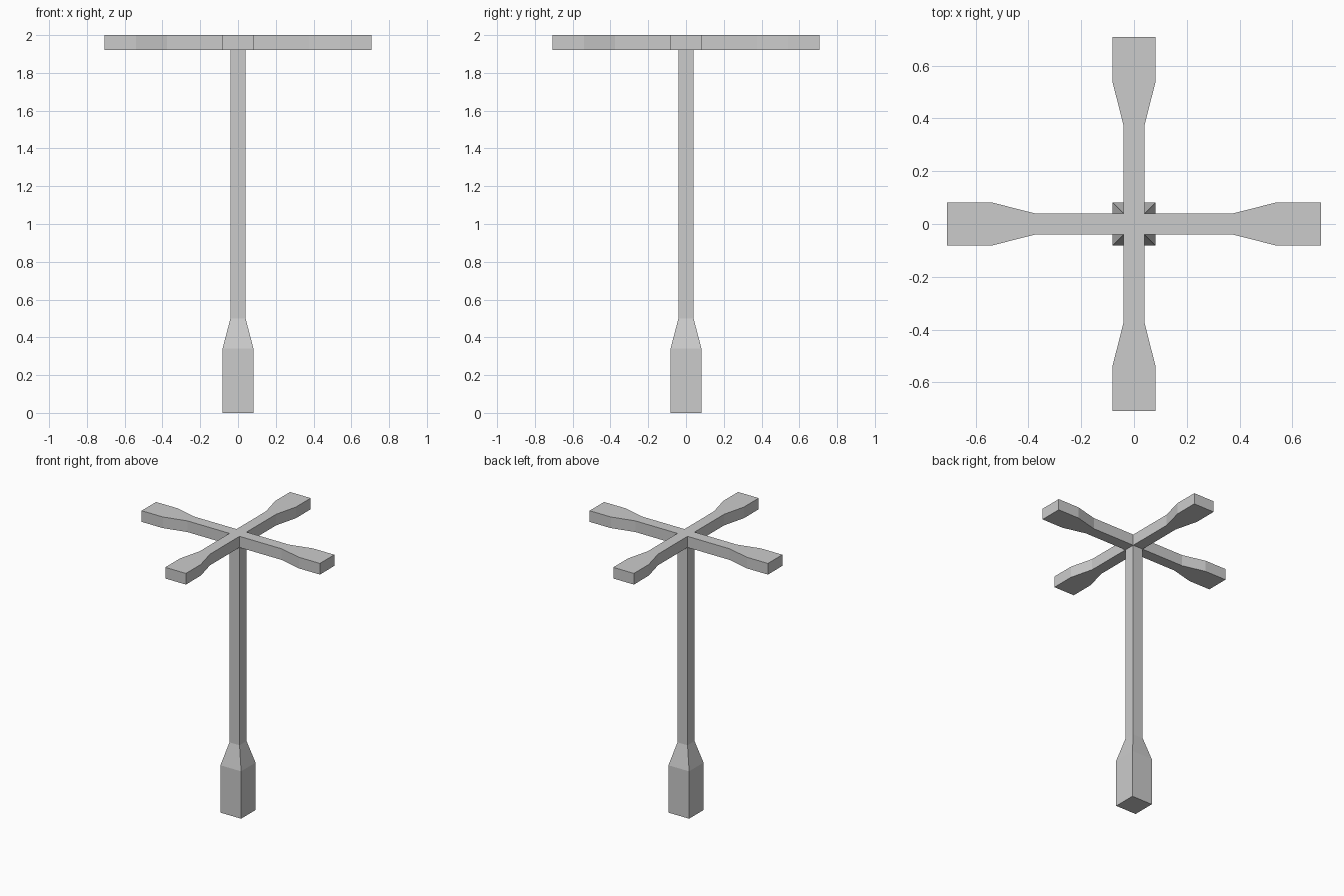
import bpy, bmesh
from mathutils import Matrix, Vector
from math import pi

if "Cube" in bpy.data.objects:
    bpy.data.objects.remove(bpy.data.objects["Cube"])

SLIM, WIDE = 0.04, 0.082      # half widths
Z_LOW, Z_TOP = 1.92, 2.0      # crossarm underside and top


def loft(bm, rings, cap_end):
    """Skin four-cornered rings; optionally close the last one."""
    loops = [[bm.verts.new(p) for p in ring] for ring in rings]
    for a, b in zip(loops, loops[1:]):
        for i in range(4):
            j = (i + 1) % 4
            bm.faces.new((a[i], a[j], b[j], b[i]))
    if cap_end:
        bm.faces.new(loops[-1])


def finish(bm, name):
    bmesh.ops.remove_doubles(bm, verts=bm.verts, dist=0.0001)
    mesh = bpy.data.meshes.new(name)
    bm.to_mesh(mesh)
    bm.free()
    obj = bpy.data.objects.new(name, mesh)
    bpy.context.collection.objects.link(obj)
    return obj


# Post with flared foot, open where it meets the hub
bm = bmesh.new()
post = [(Z_LOW, SLIM), (0.5, SLIM), (0.34, WIDE), (0.0, WIDE)]
loft(bm, [[(-w, -w, z), (-w, w, z), (w, w, z), (w, -w, z)] for z, w in post], True)
finish(bm, "post")

# Four arms with flared ends, around one hub
bm = bmesh.new()
arm = [(SLIM, SLIM), (0.375, SLIM), (0.54, WIDE), (0.708, WIDE)]
for k in range(4):
    turn = Matrix.Rotation(k * pi / 2, 3, 'Z')
    loft(bm, [[turn @ Vector(p) for p in ((x, -w, Z_LOW), (x, w, Z_LOW),
                                          (x, w, Z_TOP), (x, -w, Z_TOP))]
              for x, w in arm], True)

# Hub top
s = SLIM
bm.faces.new([bm.verts.new(p) for p in ((-s, -s, Z_TOP), (s, -s, Z_TOP),
                                        (s, s, Z_TOP), (-s, s, Z_TOP))])
finish(bm, "crossarms")
